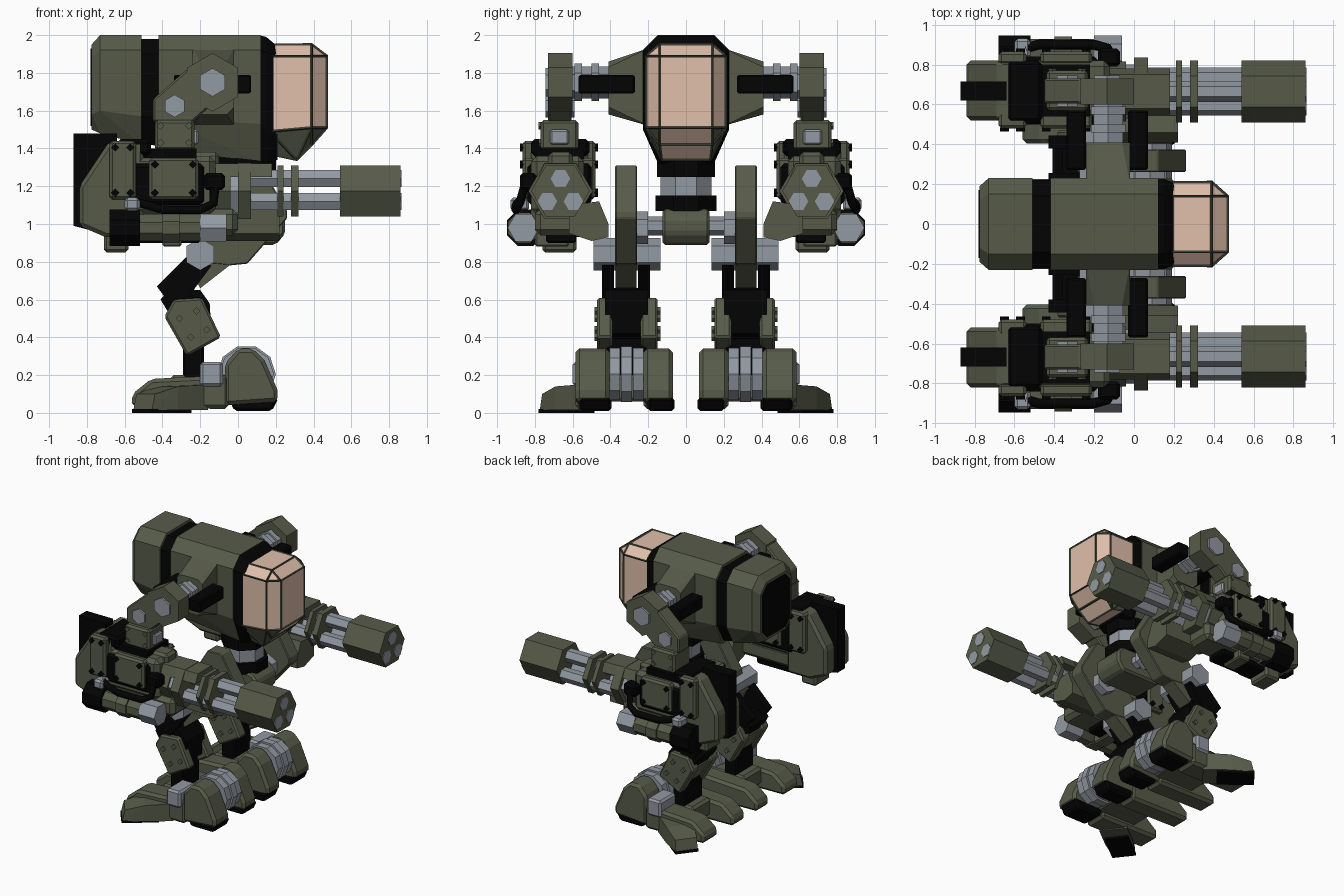
import bpy, bmesh
from math import pi, cos, sin
from mathutils import Matrix, Vector


def material(name, rgb):
    m = bpy.data.materials.new(name)
    m.diffuse_color = (*rgb, 1)
    return m


GREEN = material("olive", (0.095, 0.105, 0.066))
BLACK = material("black", (0.001, 0.001, 0.0012))
GREY = material("steel", (0.29, 0.32, 0.36))
GLASS = material("glass", (0.75, 0.52, 0.41))
FRAME = material("frame", (0.035, 0.045, 0.028))


def hull(name, pts, mat, bevel=0, mirror=True):
    bm = bmesh.new()
    for p in pts:
        bm.verts.new(p)
    r = bmesh.ops.convex_hull(bm, input=bm.verts)
    bmesh.ops.delete(bm, geom=[g for g in r["geom_interior"] if isinstance(g, bmesh.types.BMVert)], context="VERTS")
    bmesh.ops.dissolve_limit(bm, angle_limit=0.02, verts=bm.verts, edges=bm.edges)
    bmesh.ops.recalc_face_normals(bm, faces=bm.faces)
    me = bpy.data.meshes.new(name)
    bm.to_mesh(me)
    bm.free()
    ob = bpy.data.objects.new(name, me)
    bpy.context.collection.objects.link(ob)
    me.materials.append(mat)
    if bevel:
        b = ob.modifiers.new("Bevel", "BEVEL")
        b.width, b.segments = bevel, 1
    if mirror:
        ob.modifiers.new("Mirror", "MIRROR").use_axis = (False, True, False)
    return ob


def box(name, x, y, z, mat, bevel=0, mirror=True):
    return hull(name, [(a, b, c) for a in x for b in y for c in z], mat, bevel, mirror)


def side(name, xz, y, mat, bevel=0, mirror=True):
    return hull(name, [(a, b, c) for a, c in xz for b in y], mat, bevel, mirror)


def ring(r, n, phase=0):
    return [(r * cos(phase + 2 * pi * i / n), r * sin(phase + 2 * pi * i / n)) for i in range(n)]


def rod_x(name, x, y, z, r, mat, n=6, phase=0):
    return hull(name, [(a, y + p, z + q) for a in x for p, q in ring(r, n, phase)], mat)


def rod_y(name, y, x, z, r, mat, n=6, phase=pi / 6):
    return hull(name, [(x + p, a, z + q) for a in y for p, q in ring(r, n, phase)], mat)


def octa(x, hy, z0, z1, cy, cb, ct):
    half = [(hy - cy, z0), (hy, z0 + cb), (hy, z1 - ct), (hy - cy, z1)]
    return [(x, s * y, z) for s in (1, -1) for y, z in half]


# Hull of the body
hull("rear_body", octa(-0.775, 0.19, 1.5, 1.95, 0.07, 0.08, 0.07) + octa(-0.73, 0.23, 1.48, 2, 0.08, 0.12, 0.08)
     + octa(-0.51, 0.23, 1.42, 2, 0.08, 0.15, 0.08), GREEN, 0, False)
hull("rear_panel", octa(-0.78, 0.17, 1.52, 1.93, 0.06, 0.06, 0.06) + octa(-0.74, 0.17, 1.52, 1.93, 0.06, 0.06, 0.06),
     BLACK, 0, False)
hull("body_band", octa(-0.52, 0.22, 1.43, 1.98, 0.08, 0.15, 0.08) + octa(-0.41, 0.22, 1.41, 1.98, 0.08, 0.15, 0.08),
     BLACK, 0, False)
hull("main_body", octa(-0.42, 0.23, 1.39, 2, 0.08, 0.17, 0.08) + octa(0.12, 0.23, 1.33, 2, 0.08, 0.2, 0.08),
     GREEN, 0, False)
hull("front_collar", octa(0.12, 0.228, 1.33, 1.998, 0.08, 0.2, 0.08) + octa(0.15, 0.228, 1.32, 1.99, 0.08, 0.18, 0.08)
     + octa(0.21, 0.2, 1.34, 1.94, 0.07, 0.12, 0.05), BLACK, 0, False)

# Cockpit canopy with framing along its edges
pts = octa(0.17, 0.21, 1.37, 1.95, 0.07, 0.12, 0.06) + octa(0.39, 0.21, 1.42, 1.95, 0.07, 0.09, 0.06)
pts += [(0.31, s * 0.13, 1.34) for s in (1, -1)] + [(0.47, s * 0.14, z) for s in (1, -1) for z in (1.51, 1.89)]
canopy = hull("cockpit_glass", pts, GLASS, 0, False)
canopy.data.materials.append(GREEN)
for f in canopy.data.polygons:
    if f.normal.z < -0.25 and abs(f.normal.y) > 0.2:
        f.material_index = 1
frame = hull("cockpit_frame", pts, FRAME, 0, False)
frame.modifiers.new("Wire", "WIREFRAME").thickness = 0.016

# Waist and pelvis
for name, r, z, mat in (("neck", 0.165, (1.25, 1.36), BLACK), ("waist", 0.145, (1.14, 1.26), GREY),
                        ("waist_ring", 0.175, (1.07, 1.15), BLACK)):
    hull(name, [(0.05 + p, q, a) for a in z for p, q in ring(r, 8, pi / 8)], mat, 0, False)
side("pelvis", [(-0.18, 0.95), (-0.12, 0.89), (0.2, 0.89), (0.25, 0.95), (0.25, 1.03), (0.2, 1.08), (-0.12, 1.08),
                (-0.18, 1.03)], (-0.125, 0.125), GREEN, 0.015, False)
rod_y("hip_axle", (0.1, 0.2), 0.08, 0.99, 0.05, GREY)
rod_y("hip_joint", (0.2, 0.28), 0.08, 0.98, 0.085, GREY)

# Shoulders
hull("shoulder_housing", [(x, 0.2, z) for x in (-0.24, -0.02) for z in (1.52, 1.93)]
     + [(x, 0.41, z) for x in (-0.24, -0.02) for z in (1.62, 1.83)]
     + [(x, 0.41, z) for x in (-0.2, -0.06) for z in (1.58, 1.86)], GREEN)
for x in ((-0.34, -0.24), (-0.03, 0.07)):
    box("shoulder_piston", x, (0.27, 0.57), (1.69, 1.79), BLACK, 0.01)
rod_y("shoulder_axle", (0.4, 0.61), -0.13, 1.75, 0.085, GREY)
for y in (0.46, 0.55):
    rod_y("axle_collar", (y, y + 0.04), -0.13, 1.75, 0.1, GREY)
rod_y("shoulder_disc", (0.6, 0.73), -0.135, 1.75, 0.155, GREEN)
rod_y("shoulder_cap", (0.72, 0.745), -0.135, 1.75, 0.075, GREY)
side("shoulder_link", [(-0.45, 1.54), (-0.45, 1.66), (-0.27, 1.82), (-0.13, 1.75), (-0.15, 1.62), (-0.24, 1.54)],
     (0.605, 0.73), GREEN, 0.01)
rod_y("elbow_cap", (0.59, 0.745), -0.335, 1.625, 0.06, GREY)
box("upper_arm", (-0.44, -0.23), (0.57, 0.77), (1.39, 1.55), GREEN, 0.015)
box("upper_arm_joint", (-0.25, -0.21), (0.62, 0.72), (1.42, 1.5), GREY, 0.01)

# Forearm body and rear ammunition case
box("arm_seam", (-0.5, -0.22), (0.54, 0.8), (1.34, 1.4), BLACK)
box("arm_core", (-0.55, -0.12), (0.54, 0.82), (1.05, 1.36), GREEN, 0.03)
box("arm_core_dark", (-0.56, -0.18), (0.5, 0.84), (1.1, 1.32), BLACK, 0.02)
side("ammo_case", [(-0.84, 0.99), (-0.84, 1.2), (-0.68, 1.44), (-0.5, 1.44), (-0.5, 0.93), (-0.7, 0.93)],
     (0.52, 0.82), GREEN, 0.02)
side("ammo_feed", [(-0.87, 0.99), (-0.87, 1.48), (-0.64, 1.48), (-0.64, 0.93)], (0.62, 0.715), BLACK)
box("case_saddle", (-0.64, -0.46), (0.51, 0.82), (1.36, 1.45), BLACK, 0.02)
box("case_foot", (-0.71, -0.58), (0.58, 0.76), (0.85, 0.95), GREEN, 0.015)
box("lower_rail", (-0.56, 0.0), (0.56, 0.8), (0.94, 1.08), GREEN, 0.03)
box("rail_block", (-0.4, -0.3), (0.62, 0.8), (0.88, 0.96), GREEN, 0.01)
box("rail_tray", (-0.62, -0.2), (0.58, 0.74), (0.9, 0.95), BLACK, 0.01)
for x, z in (((-0.68, -0.54), (1.13, 1.44)), ((-0.47, -0.21), (1.13, 1.35))):
    box("outer_plate", x, (0.8, 0.865), z, GREEN, 0.015)
    box("inner_plate", x, (0.48, 0.56), z, GREEN, 0.015)
    for a in (x[0] + 0.03, x[1] - 0.03):
        for b in (z[0] + 0.035, z[1] - 0.035):
            rod_y("plate_bolt", (0.86, 0.88), a, b, 0.022, BLACK, 4, 0)
            rod_y("inner_bolt", (0.465, 0.485), a, b, 0.022, BLACK, 4, 0)
for x in (-0.41, -0.26):
    for z in (1.43, 1.52):
        rod_y("arm_bolt", (0.765, 0.78), x, z, 0.02, GREEN, 4, 0)

# Side launcher tube and hose
for name, x, r, mat in (("tube_rear", (-0.68, -0.52), 0.105, BLACK), ("tube_body", (-0.52, -0.2), 0.075, GREEN),
                        ("tube_ring", (-0.4, -0.31), 0.088, GREEN), ("tube_tip", (-0.2, -0.06), 0.085, GREY)):
    rod_x(name, x, 0.86 if r < 0.1 else 0.85, 0.98, r, mat, 6 if mat == GREY else 8, 0 if mat == GREY else pi / 8)
box("hose_socket", (-0.6, -0.52), (0.83, 0.93), (1.07, 1.14), GREY, 0.015)
box("hose_plug", (-0.18, -0.07), (0.79, 0.88), (1.18, 1.27), BLACK, 0.015)
cu = bpy.data.curves.new("arm_hose", "CURVE")
cu.dimensions, cu.bevel_depth, cu.bevel_resolution = "3D", 0.025, 1
sp = cu.splines.new("POLY")
path = [(-0.55, 0.88, 1.12), (-0.48, 0.9, 1.1), (-0.4, 0.9, 1.075), (-0.2, 0.9, 1.075), (-0.13, 0.88, 1.11), (-0.12, 0.85, 1.22)]
sp.points.add(len(path) - 1)
for p, c in zip(sp.points, path):
    p.co = (*c, 1)
cu.materials.append(BLACK)
hose = bpy.data.objects.new("arm_hose", cu)
bpy.context.collection.objects.link(hose)
hose.modifiers.new("Mirror", "MIRROR").use_axis = (False, True, False)

# Rotary gun
GY, GZ = 0.665, 1.175
rod_x("gun_base", (-0.15, -0.04), GY, GZ, 0.15, GREEN)
rod_x("gun_drive", (-0.06, 0.01), GY, GZ, 0.135, GREY)
rod_x("gun_collar", (0.0, 0.07), GY, GZ, 0.17, GREEN)
for x in ((0.21, 0.24), (0.28, 0.32)):
    rod_x("barrel_clamp", x, GY, GZ, 0.155, GREEN)
for p, q in ring(0.08, 3, pi / 2):
    rod_x("gun_barrel", (0.0, 0.865), GY + p, GZ - 0.015 + q, 0.052, GREY)
rod_x("muzzle_sleeve", (0.54, 0.86), GY, GZ, 0.155, GREEN)
hull("gun_cover", [(x, y, z) for x in (-0.3, 0.18) for y, z in ((0.55, 1.25), (0.58, 1.32), (0.75, 1.32), (0.78, 1.25))], GREEN)
box("cover_ridge", (-0.35, -0.1), (0.6, 0.73), (1.3, 1.38), GREEN, 0.02)
hull("inner_guard", [(x, y, z) for x in (-0.1, 0.22) for y, z in
     ((0.41, 0.93), (0.41, 1.0), (0.46, 1.12), (0.62, 1.1), (0.62, 0.95), (0.5, 0.91))], GREEN)

# Legs: the thigh plate is an upper blade with a narrower tail behind the knee
side("thigh", [(0.26, 1.03), (0.26, 1.07), (0.12, 1.31), (0.0, 1.31), (-0.22, 0.95), (-0.25, 0.8), (-0.05, 0.78),
               (0.05, 0.79)], (0.26, 0.375), GREEN, 0.006)
side("thigh_tail", [(-0.28, 0.82), (-0.2, 0.66), (-0.02, 0.8), (-0.1, 0.9)], (0.262, 0.373), GREEN)
rod_y("knee_axle", (0.135, 0.49), -0.2, 0.84, 0.085, GREY)
for y in ((0.19, 0.255), (0.38, 0.445)):
    side("lower_thigh", [(-0.43, 0.67), (-0.28, 0.82), (-0.14, 0.78), (-0.28, 0.59), (-0.37, 0.59)], y, BLACK)
    side("shin_plate", [(-0.39, 0.51), (-0.34, 0.6), (-0.19, 0.61), (-0.09, 0.4), (-0.27, 0.3)],
         (0.15, 0.24) if y[0] < 0.3 else (0.39, 0.47), GREEN, 0.012)
side("shin_core", [(-0.41, 0.6), (-0.36, 0.66), (-0.2, 0.65), (-0.15, 0.58), (-0.14, 0.42), (-0.26, 0.35)], (0.2, 0.43), BLACK)
side("shin_back", [(-0.36, 0.5), (-0.3, 0.6), (-0.18, 0.45), (-0.26, 0.32)], (0.22, 0.4), GREEN)
for x, z in ((-0.31, 0.5), (-0.22, 0.54), (-0.25, 0.4), (-0.165, 0.44)):
    rod_y("shin_bolt", (0.465, 0.485), x, z, 0.02, GREEN, 4, 0)
    rod_y("shin_bolt", (0.135, 0.155), x, z, 0.02, GREEN, 4, 0)
box("ankle", (-0.29, -0.18), (0.21, 0.42), (0.12, 0.4), BLACK, 0.01)

# Feet: two front toes, long rear bars and a low outer toe turned outwards
toe = [(0.21, 0.06), (0.21, 0.12), (0.14, 0.28), (0.08, 0.34), (0.0, 0.34), (-0.07, 0.26), (-0.07, 0.04)]
for y in ((0.07, 0.225), (0.405, 0.585)):
    side("front_toe", toe, y, GREEN, 0.02)
    side("toe_sole", [(0.215, 0.08), (0.18, 0.01), (-0.02, 0.01), (-0.05, 0.08)], (y[0] - 0.01, y[1] - 0.02), BLACK, 0.015)
    side("rear_bar", [(-0.05, 0.02), (-0.05, 0.2), (-0.46, 0.18), (-0.56, 0.1), (-0.56, 0.03)], y, GREEN, 0.02)
box("foot_bridge", (-0.36, 0.0), (0.2, 0.43), (0.06, 0.2), GREEN, 0.02)
for i in range(3):
    y = 0.225 + i * 0.062
    rod_y("toe_hinge", (y, y + 0.056), 0.045, 0.205, 0.155 if i == 1 else 0.145, GREY, 10, 0)
box("ankle_actuator", (-0.2, -0.08), (0.4, 0.6), (0.14, 0.27), GREY, 0.015)
turn = Matrix.Translation((-0.22, 0.49, 0)) @ Matrix.Rotation(-0.66, 4, "Z")
outer = [(-x, y, z) for x, h, b in ((0, 0.1, 0.15), (0.2, 0.1, 0.14), (0.34, 0.08, 0.1), (0.36, 0.08, 0.015))
         for y in (-h, h) for z in (0.015, b)]
hull("outer_toe", [turn @ Vector(p) for p in outer], GREEN)
hull("outer_toe_sole", [turn @ Vector((x, y, z)) for x in (-0.365, -0.1) for y in (-0.085, 0.085) for z in (0, 0.02)], BLACK)
